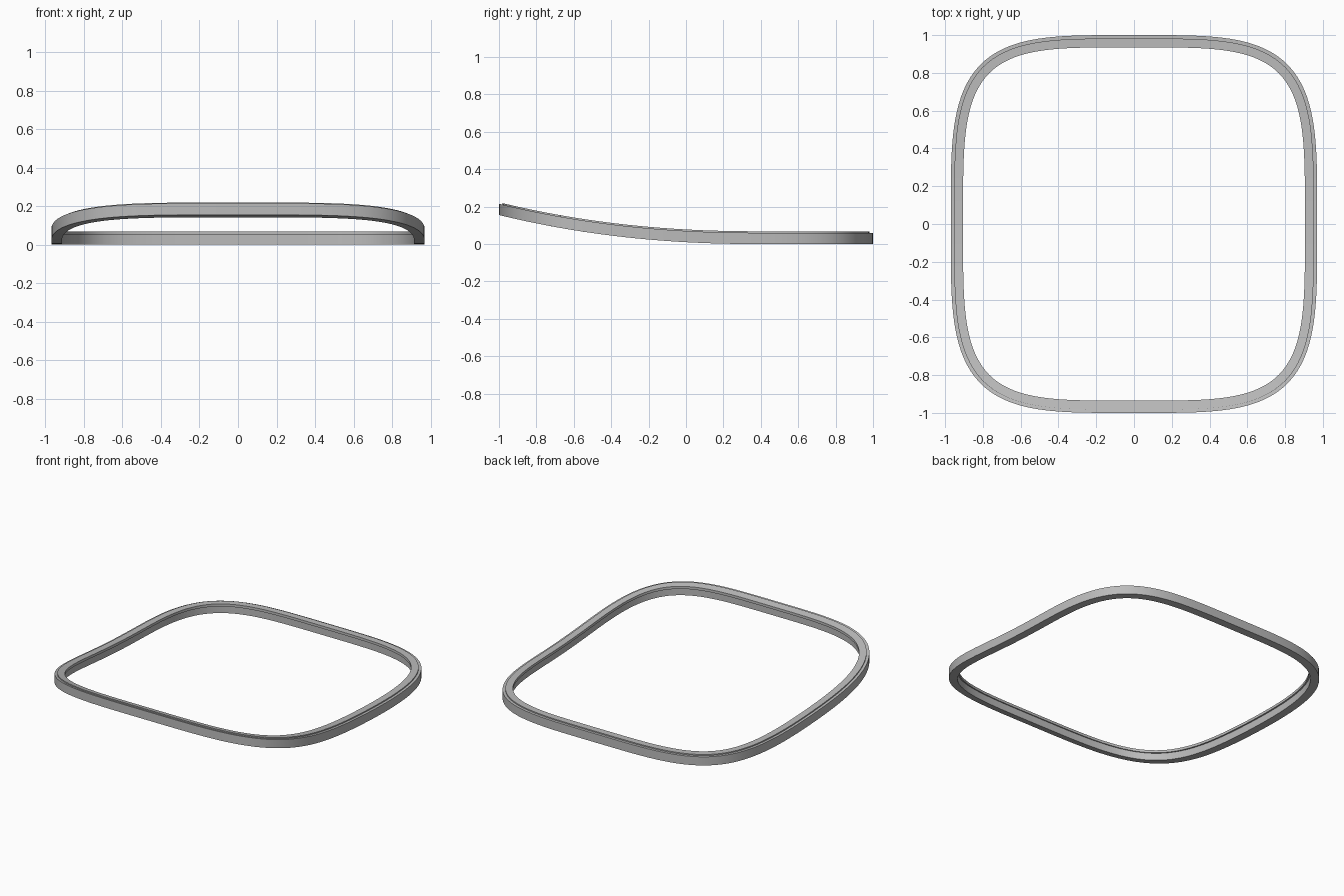
import bpy
import bmesh
import math

old = bpy.data.objects.get("Cube")
if old:
    bpy.data.objects.remove(old, do_unlink=True)

HALF_X, HALF_Y, POWER, STEPS = 0.97, 1.0, 4, 192

# Cross-section: inward offset, height (outer ledge, raised top, inner lip)
SECTION = [(0, 0), (0, 0.06), (0.018, 0.06), (0.018, 0.068),
           (0.065, 0.068), (0.065, 0.05), (0.055, 0.05), (0.055, 0)]


def signed_power(value, exponent):
    return math.copysign(abs(value) ** exponent, value)


def outline(i):
    """Rounded-square point and its outward unit normal."""
    a = 2 * math.pi * i / STEPS
    # warped angle spreads the points evenly along the flat sides
    c, s = math.cos(a), math.sin(a)
    r = (abs(c) ** POWER + abs(s) ** POWER) ** (-1 / POWER)
    u, v = r * c, r * s
    nx = signed_power(u, POWER - 1) / HALF_X
    ny = signed_power(v, POWER - 1) / HALF_Y
    length = math.hypot(nx, ny)
    return u * HALF_X, v * HALF_Y, nx / length, ny / length


def lift(y):
    """Upward sweep towards the front."""
    return 0.155 * (max(0, 0.4 - y) / 1.4) ** 2.2


grey = bpy.data.materials.new("plain grey")
grey.use_nodes = True
grey.diffuse_color = (0.5, 0.5, 0.5, 1)
grey.node_tree.nodes["Principled BSDF"].inputs["Base Color"].default_value = (0.5, 0.5, 0.5, 1)

# Sweep the section round the outline
bm = bmesh.new()
rings = []
for i in range(STEPS):
    x, y, nx, ny = outline(i)
    ring = []
    for d, z in SECTION:
        py = y - ny * d
        ring.append(bm.verts.new((x - nx * d, py, z + lift(py))))
    rings.append(ring)
count = len(SECTION)
for i in range(STEPS):
    a, b = rings[i], rings[(i + 1) % STEPS]
    for j in range(count):
        k = (j + 1) % count
        bm.faces.new((a[j], b[j], b[k], a[k]))
bmesh.ops.recalc_face_normals(bm, faces=bm.faces)

mesh = bpy.data.meshes.new("rim_frame")
bm.to_mesh(mesh)
bm.free()
mesh.materials.append(grey)
frame = bpy.data.objects.new("rim_frame", mesh)
bpy.context.collection.objects.link(frame)
bpy.context.view_layer.objects.active = frame
frame.select_set(True)
bpy.ops.object.shade_smooth_by_angle(angle=math.radians(30))
